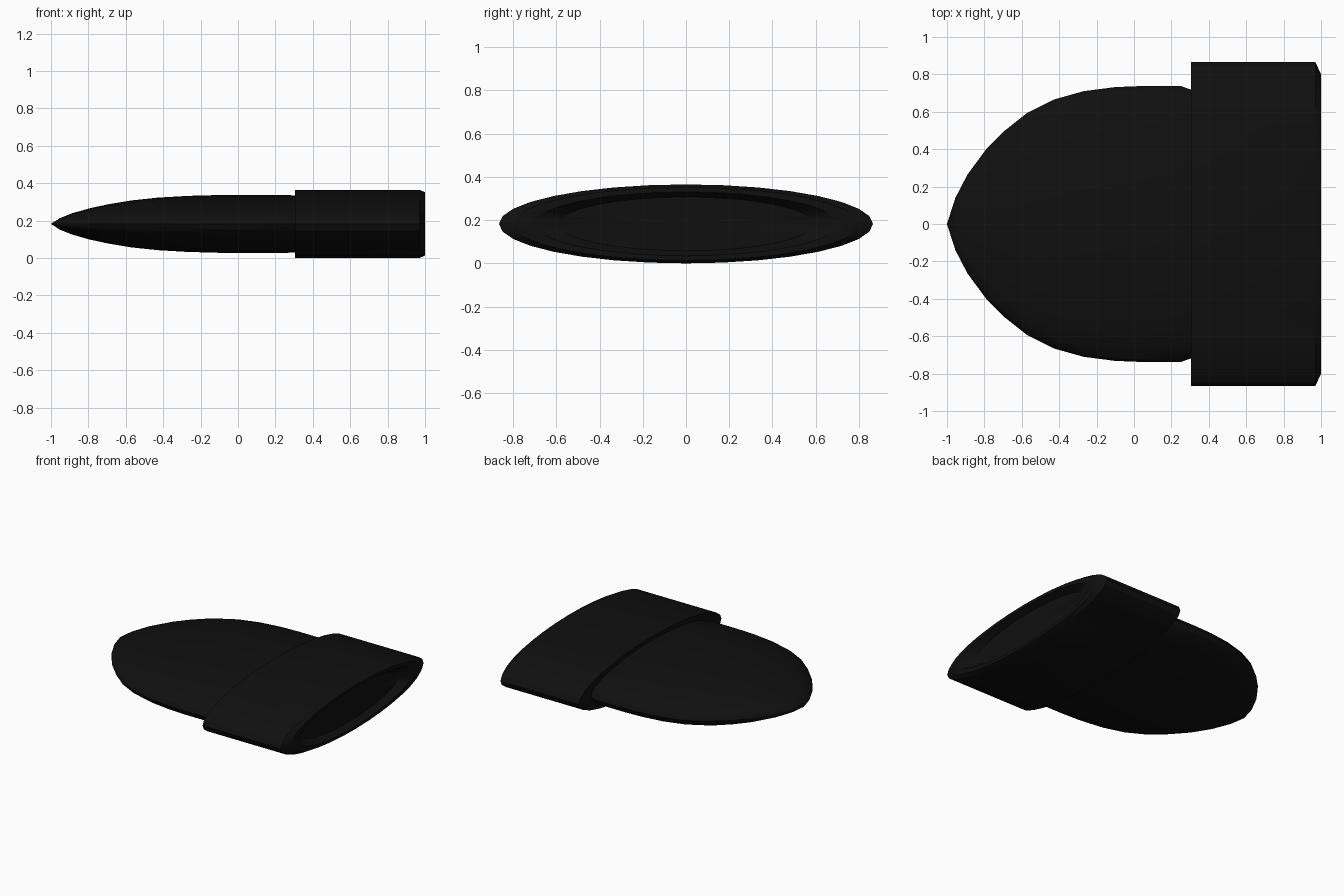
import bpy, bmesh, math

if "Cube" in bpy.data.objects:
    bpy.data.objects.remove(bpy.data.objects["Cube"])

SIDES = 32
FLAT = 0.211          # height / width ratio of the squashed cross-section
CENTRE_Z = 0.1825

black = bpy.data.materials.new("black")
black.diffuse_color = (0.005, 0.005, 0.005, 1)
black.use_nodes = True
black.node_tree.nodes["Principled BSDF"].inputs["Base Color"].default_value = black.diffuse_color


def lathe(name, profile):
    """Revolve (x, radius) points about the x axis with an elliptical section."""
    bm = bmesh.new()
    rings = []
    for x, r in profile:
        if r == 0:
            rings.append([bm.verts.new((x, 0, CENTRE_Z))])
            continue
        ring = []
        for i in range(SIDES):
            a = 2 * math.pi * i / SIDES
            ring.append(bm.verts.new((x, r * math.cos(a), CENTRE_Z + r * FLAT * math.sin(a))))
        rings.append(ring)
    for a, b in zip(rings, rings[1:]):
        for i in range(SIDES):
            j = (i + 1) % SIDES
            loop = [a[i % len(a)], a[j % len(a)], b[j % len(b)], b[i % len(b)]]
            bm.faces.new(list(dict.fromkeys(loop)))
    bmesh.ops.recalc_face_normals(bm, faces=bm.faces)
    mesh = bpy.data.meshes.new(name)
    bm.to_mesh(mesh)
    bm.free()
    mesh.materials.append(black)
    obj = bpy.data.objects.new(name, mesh)
    bpy.context.collection.objects.link(obj)
    bpy.ops.object.select_all(action='DESELECT')
    obj.select_set(True)
    bpy.context.view_layer.objects.active = obj
    bpy.ops.object.shade_smooth_by_angle(angle=math.radians(30))
    return obj


# Pointed nose and body
lathe("nose_body", [(-1, 0), (-0.955, 0.14), (-0.89, 0.265), (-0.79, 0.40),
                    (-0.69, 0.50), (-0.57, 0.595), (-0.43, 0.665), (-0.27, 0.71),
                    (-0.10, 0.732), (0.05, 0.738), (0.25, 0.738), (0.305, 0.718),
                    (0.31, 0)])

# Wider rear sleeve with bevelled rim and shallow recess in the end
lathe("rear_sleeve", [(0.305, 0), (0.305, 0.865), (0.97, 0.865), (1, 0.80),
                      (1, 0.70), (0.95, 0.59), (0.95, 0)])
